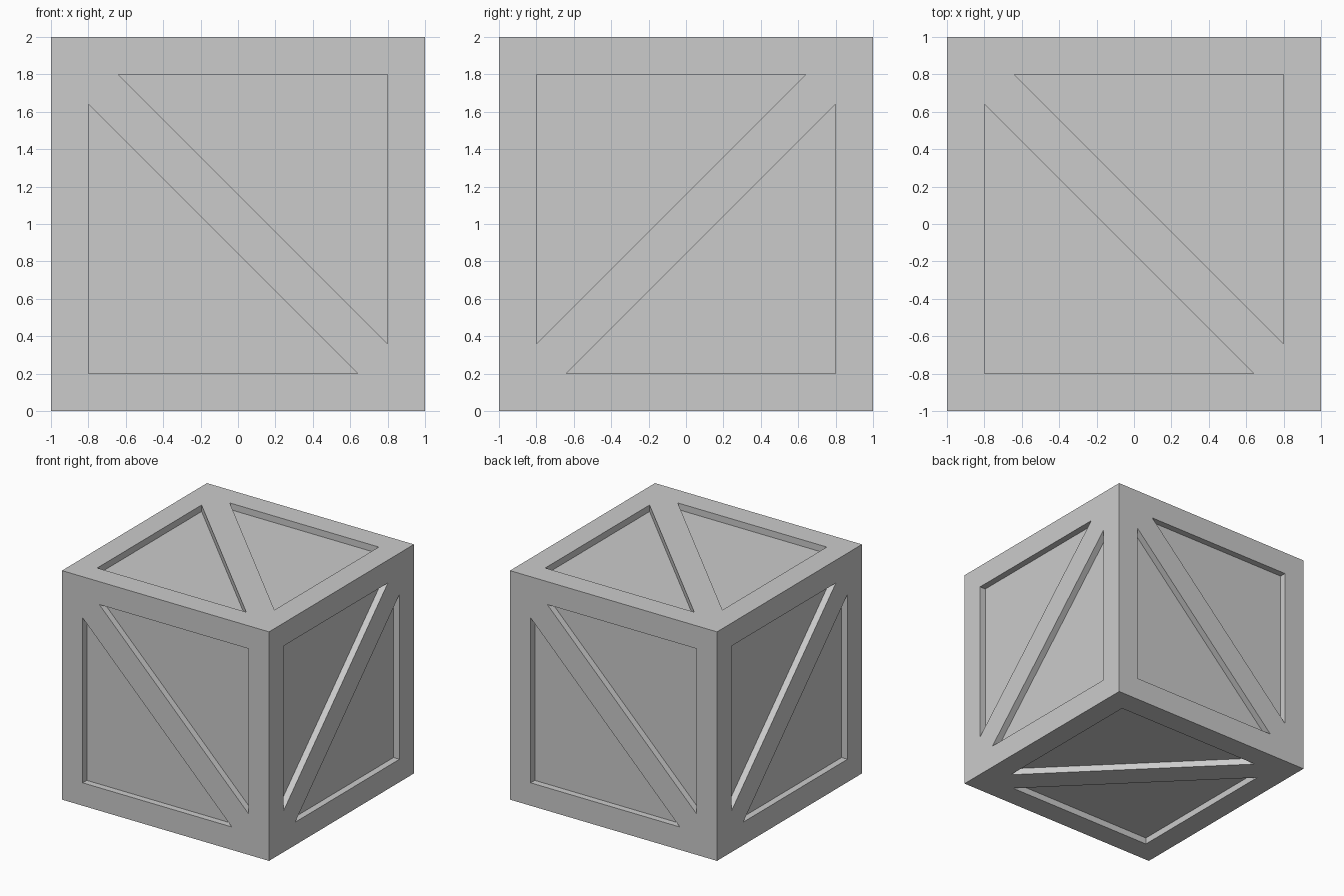
import bpy, bmesh
from mathutils import Vector

if "Cube" in bpy.data.objects:
    bpy.data.objects.remove(bpy.data.objects["Cube"])

HALF = 1.0      # half the crate size
RIM = 0.8       # inner edge of the frame
GAP = 0.16      # brace offset along the frame
DEPTH = 0.057   # panel recess depth
CENTRE = Vector((0, 0, HALF))


def make_object(name, bm):
    bmesh.ops.recalc_face_normals(bm, faces=bm.faces)
    mesh = bpy.data.meshes.new(name)
    bm.to_mesh(mesh)
    bm.free()
    obj = bpy.data.objects.new(name, mesh)
    bpy.context.collection.objects.link(obj)
    return obj


def add_prism(bm, points, u, v, n):
    """Triangular pocket, from the recess floor to just outside the face."""
    rings = [[bm.verts.new(CENTRE + u * a + v * b + n * d) for a, b in points]
             for d in (HALF - DEPTH, HALF + 0.1)]
    for ring in rings:
        bm.faces.new(ring)
    for i in range(3):
        j = (i + 1) % 3
        bm.faces.new((rings[0][i], rings[0][j], rings[1][j], rings[1][i]))


# Solid crate body
bm = bmesh.new()
bmesh.ops.create_cube(bm, size=2 * HALF)
bmesh.ops.translate(bm, verts=bm.verts, vec=CENTRE)
crate = make_object("crate", bm)

# Two triangular pockets per side leave a frame with a diagonal brace
X, Y, Z = Vector((1, 0, 0)), Vector((0, 1, 0)), Vector((0, 0, 1))
sides = [  # right axis, up axis, outward axis, brace direction
    (X, Z, -Y, 1), (-X, Z, Y, 1),      # front, back
    (Y, Z, X, -1), (-Y, Z, -X, -1),    # right, left
    (X, Y, Z, 1), (X, -Y, -Z, -1),     # top, bottom
]
triangle = [(GAP - RIM, RIM), (RIM, RIM), (RIM, GAP - RIM)]
bm = bmesh.new()
for u, v, n, flip in sides:
    for s in (1, -1):
        add_prism(bm, [(s * flip * a, s * b) for a, b in triangle], u, v, n)
cutter = make_object("pocket_cutter", bm)
cutter.hide_render = True

# Cut the pockets, then bake the result and drop the cutter
mod = crate.modifiers.new("pockets", 'BOOLEAN')
mod.operation = 'DIFFERENCE'
mod.solver = 'EXACT'
mod.object = cutter
deps = bpy.context.evaluated_depsgraph_get()
baked = bpy.data.meshes.new_from_object(crate.evaluated_get(deps))
crate.modifiers.clear()
crate.data = baked
bpy.data.objects.remove(cutter)
